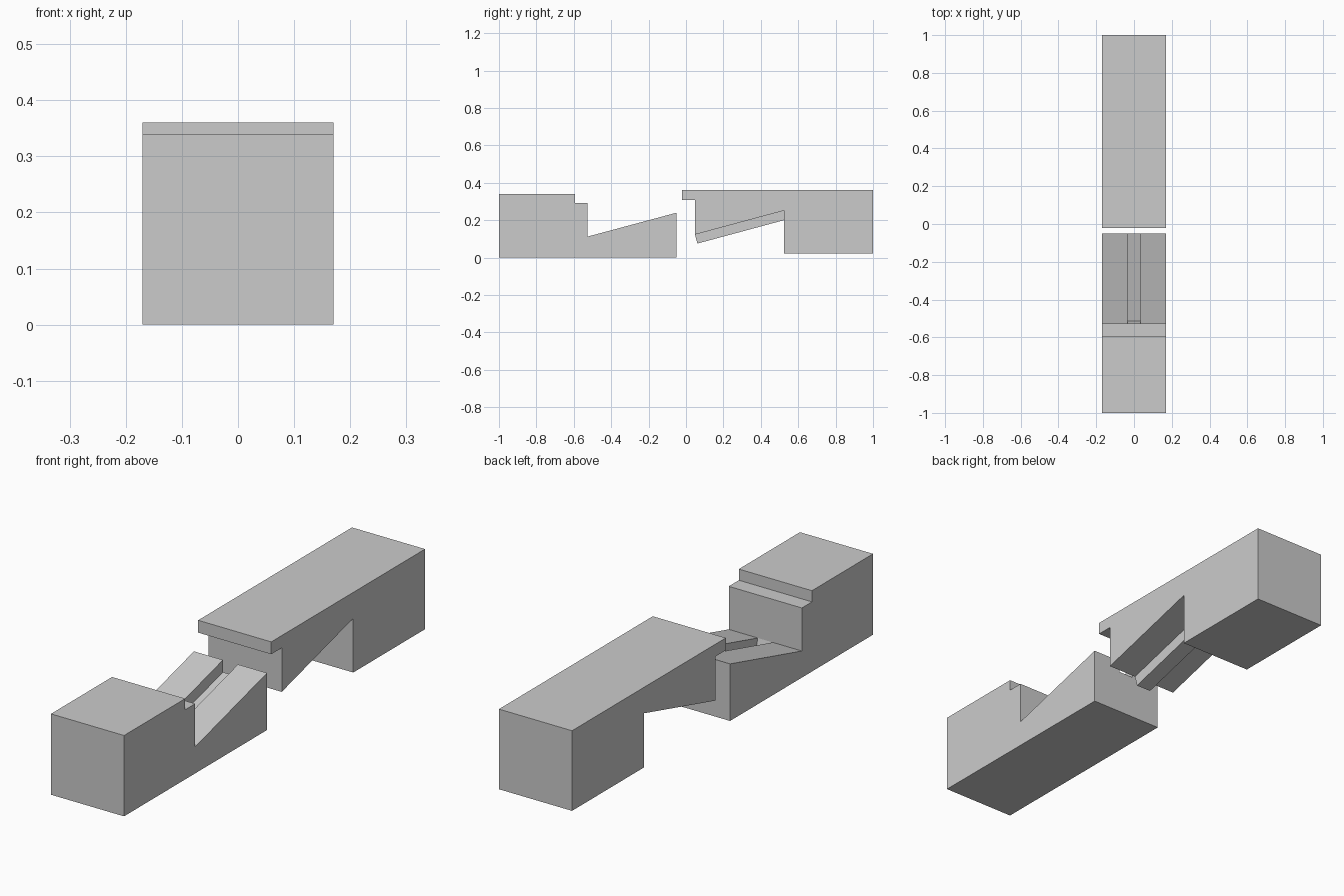
import bpy
import bmesh

old = bpy.data.objects.get("Cube")
if old:
    bpy.data.objects.remove(old, do_unlink=True)

grey = bpy.data.materials.new("plain grey")
grey.use_nodes = True
colour = (0.6, 0.6, 0.6, 1)
grey.diffuse_color = colour
grey.node_tree.nodes["Principled BSDF"].inputs["Base Color"].default_value = colour


def extrude_profile(name, profile, half_width):
    """Extrude a (y, z) outline symmetrically across x."""
    bm = bmesh.new()
    face = bm.faces.new([bm.verts.new((-half_width, y, z)) for y, z in profile])
    out = bmesh.ops.extrude_face_region(bm, geom=[face])
    moved = [g for g in out["geom"] if isinstance(g, bmesh.types.BMVert)]
    bmesh.ops.translate(bm, verts=moved, vec=(2 * half_width, 0, 0))
    bmesh.ops.recalc_face_normals(bm, faces=bm.faces)
    mesh = bpy.data.meshes.new(name)
    bm.to_mesh(mesh)
    bm.free()
    mesh.materials.append(grey)
    obj = bpy.data.objects.new(name, mesh)
    bpy.context.collection.objects.link(obj)
    return obj


def combine(body, helper, operation):
    """Apply a boolean, then remove the helper."""
    mod = body.modifiers.new("joint", "BOOLEAN")
    mod.operation, mod.solver, mod.object = operation, "EXACT", helper
    bpy.context.view_layer.objects.active = body
    bpy.ops.object.modifier_apply(modifier=mod.name)
    bpy.data.objects.remove(helper, do_unlink=True)


HALF, KEY = 0.17, 0.035

# Front beam with stepped shoulder, rising ramp and groove
front = extrude_profile("front_beam", [
    (-1, 0), (-0.05, 0), (-0.05, 0.24), (-0.527, 0.112), (-0.527, 0.293),
    (-0.594, 0.293), (-0.594, 0.34), (-1, 0.34)], HALF)
groove = extrude_profile("groove_cutter", [
    (-0.527, 0.112), (-0.514, 0.064), (-0.03, 0.194), (-0.03, 0.31)], KEY)
combine(front, groove, "DIFFERENCE")

# Rear beam with overhanging lip, sloped underside and tongue
rear = extrude_profile("rear_beam", [
    (1, 0.36), (1, 0.023), (0.523, 0.023), (0.523, 0.251), (0.048, 0.123),
    (0.048, 0.308), (-0.022, 0.308), (-0.022, 0.36)], HALF)
tongue = extrude_profile("tongue", [
    (0.048, 0.123), (0.061, 0.075), (0.55, 0.207), (0.55, 0.3)], KEY)
combine(rear, tongue, "UNION")
